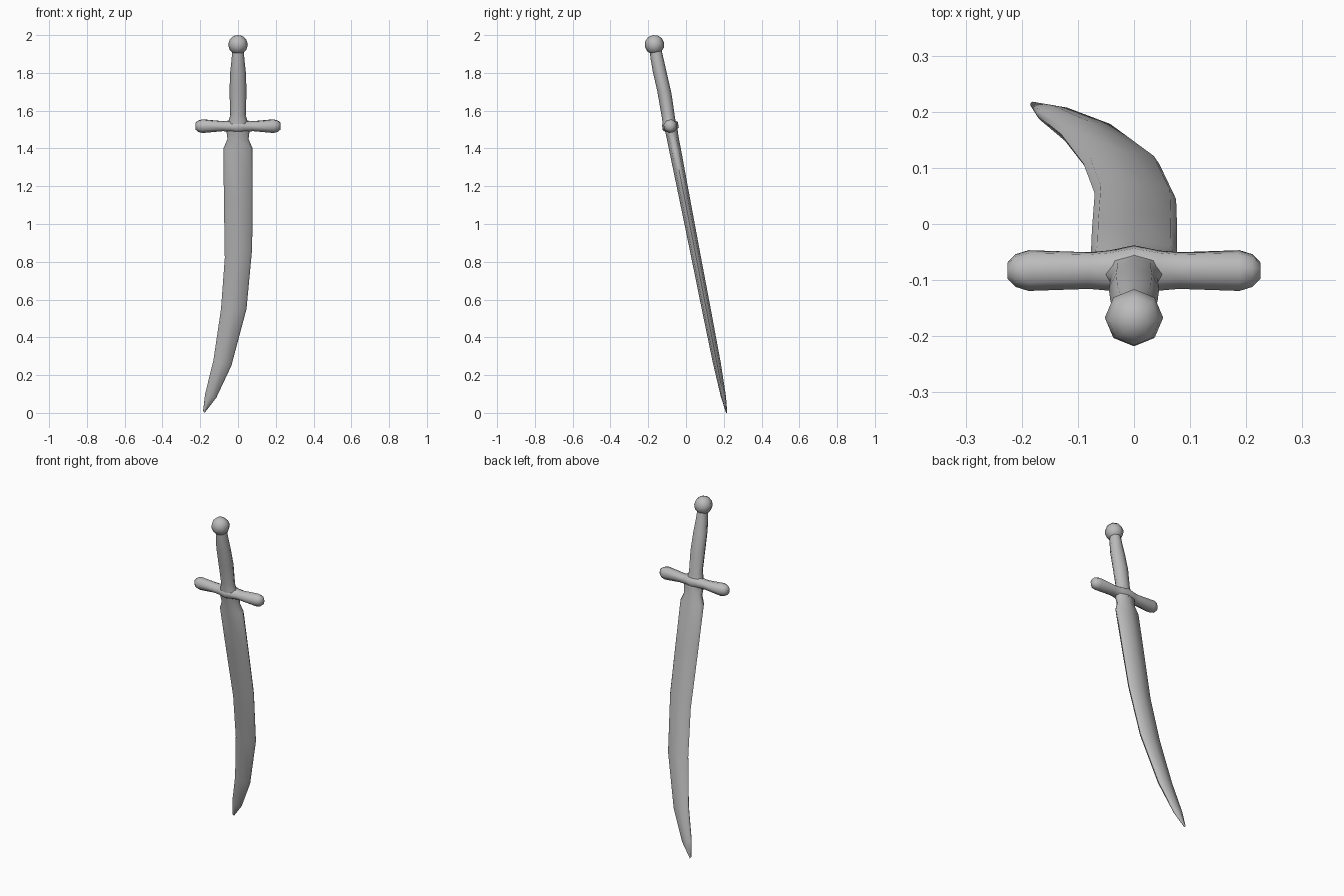
import bpy, bmesh, math
from mathutils import Vector

cube = bpy.data.objects.get("Cube")
if cube:
    bpy.data.objects.remove(cube, do_unlink=True)

steel = bpy.data.materials.new("grey steel")
steel.use_nodes = True
GREY = (0.5, 0.5, 0.5, 1)
steel.diffuse_color = GREY
steel.node_tree.nodes["Principled BSDF"].inputs["Base Color"].default_value = GREY


def loft(name, rings, angle=50):
    """Skin a list of equal-sized point rings and cap both ends."""
    bm = bmesh.new()
    loops = [[bm.verts.new(p) for p in ring] for ring in rings]
    n = len(loops[0])
    for a, b in zip(loops, loops[1:]):
        for i in range(n):
            j = (i + 1) % n
            bm.faces.new((a[i], a[j], b[j], b[i]))
    bm.faces.new(loops[0])
    bm.faces.new(loops[-1])
    bmesh.ops.recalc_face_normals(bm, faces=bm.faces)
    mesh = bpy.data.meshes.new(name)
    bm.to_mesh(mesh)
    bm.free()
    mesh.materials.append(steel)
    obj = bpy.data.objects.new(name, mesh)
    bpy.context.collection.objects.link(obj)
    bpy.ops.object.select_all(action='DESELECT')
    obj.select_set(True)
    bpy.context.view_layer.objects.active = obj
    bpy.ops.object.shade_smooth_by_angle(angle=math.radians(angle))
    return obj


def circle(n=8):
    return [(math.cos(i * math.tau / n), math.sin(i * math.tau / n)) for i in range(n)]


# Leaning axis shared by the whole sword
def lean(z):
    return 0.215 - 0.196 * z


# Blade: (left x, left z, right x, right z, half thickness)
LENS = [(1, 0), (.85, .6), (0, 1), (-.85, .6), (-1, 0), (-.85, -.6), (0, -1), (.85, -.6)]
stations = [
    (-.062, 1.50, .062, 1.50, .034),
    (-.056, 1.45, .056, 1.45, .032),
    (-.077, 1.40, .077, 1.40, .032),
    (-.075, 1.15, .077, 1.15, .029),
    (-.070, .82, .075, .87, .026),
    (-.090, .55, .045, .55, .024),
    (-.130, .28, -.035, .25, .021),
    (-.174, .10, -.115, .08, .014),
    (-.185, .01, -.177, .00, .004),
]
rings = []
for lx, lz, rx, rz, t in stations:
    ring = []
    for u, v in LENS:
        f = (u + 1) / 2
        z = lz + (rz - lz) * f
        ring.append((lx + (rx - lx) * f, lean(z) + v * t, z))
    rings.append(ring)
loft("blade", rings, 60)

# Grip: (z, centre y, half width, half depth)
grip = [(1.50, -.083, .056, .040), (1.545, -.090, .050, .036), (1.575, -.095, .041, .036),
        (1.70, -.115, .045, .038), (1.80, -.138, .042, .038), (1.87, -.152, .034, .036),
        (1.93, -.162, .030, .032)]
loft("grip", [[(c * w, y + s * d, z - s * d * .2) for c, s in circle()]
              for z, y, w, d in grip], 60)

# Pommel: faceted ball on the end of the grip
bpy.ops.mesh.primitive_uv_sphere_add(segments=8, ring_count=6, radius=.052,
                                     location=(0, -.167, 1.949),
                                     rotation=(math.radians(11), 0, 0))
pommel = bpy.context.object
pommel.name = "pommel"
pommel.data.materials.append(steel)
bpy.ops.object.shade_smooth_by_angle(angle=math.radians(60))

# Cross guard: (x, half depth, half height), mirrored about the middle
half = [(.225, .014, .018), (.211, .028, .029), (.188, .035, .035),
        (.080, .032, .025), (.045, .035, .028), (0, .044, .036)]
bar = [(-x, d, h) for x, d, h in half] + half[-2::-1]
along, across = Vector((0, -.19, .98)), Vector((0, .98, .19))
rings = []
for x, d, h in bar:
    centre = Vector((x, -.083, 1.518))
    ring = []
    for i in range(8):
        a = (i + .5) * math.tau / 8
        ring.append(centre + across * d * 1.06 * math.cos(a) + along * h * 1.06 * math.sin(a))
    rings.append(ring)
loft("cross_guard", rings, 60)
